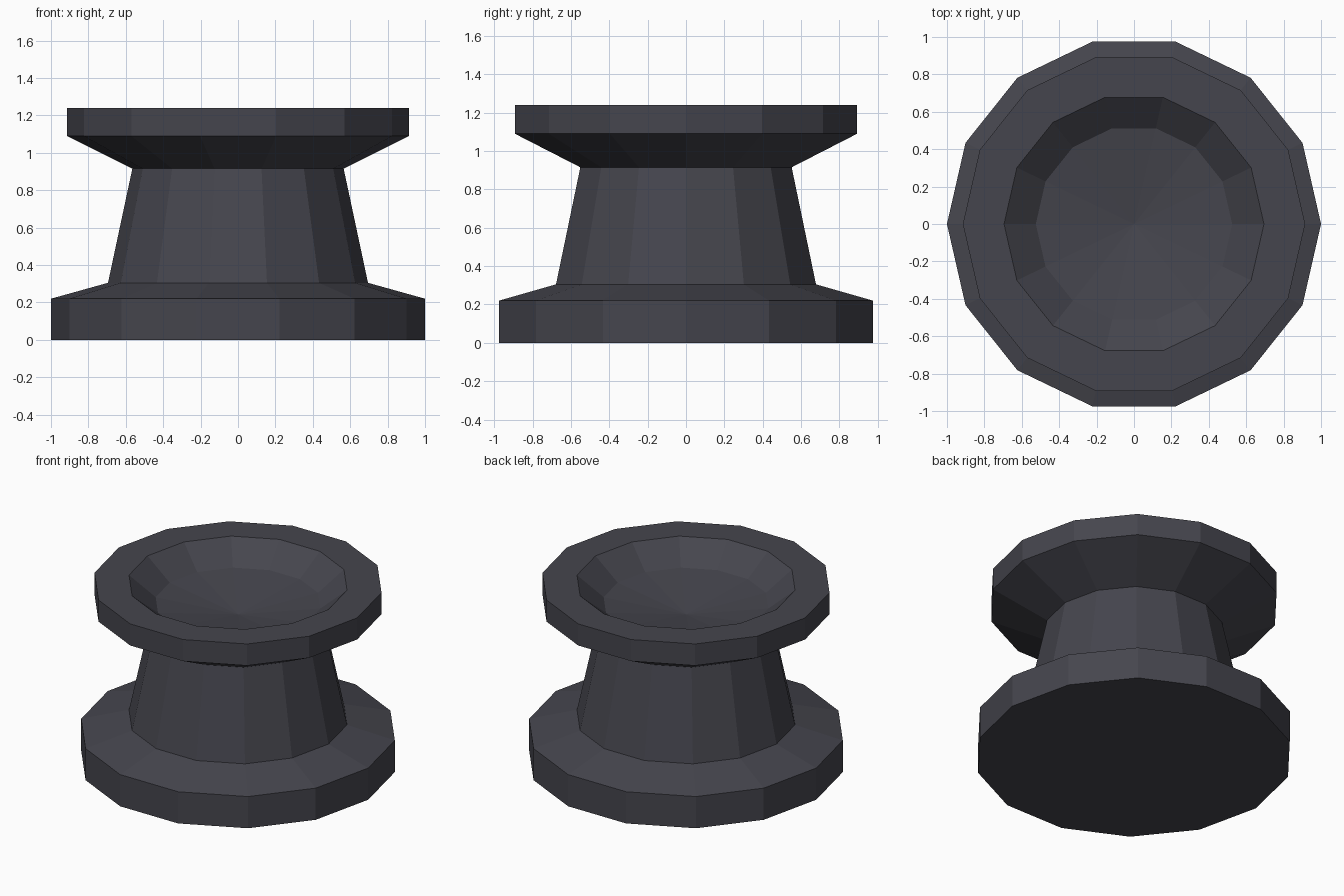
import bpy
import bmesh
from math import cos, sin, tau

SIDES = 14

cube = bpy.data.objects.get("Cube")
if cube:
    bpy.data.objects.remove(cube, do_unlink=True)

# Dark grey painted metal
metal = bpy.data.materials.new("dark_grey_metal")
metal.use_nodes = True
color = (0.06, 0.06, 0.075, 1)
metal.diffuse_color = color
metal.node_tree.nodes["Principled BSDF"].inputs["Base Color"].default_value = color


def lathe(name, profile, floor_z):
    """Turn a radius/height profile; cap the bottom flat, the top with a fan."""
    bm = bmesh.new()
    rings = []
    for r, z in profile:
        rings.append([bm.verts.new((r * cos(tau * i / SIDES), r * sin(tau * i / SIDES), z))
                      for i in range(SIDES)])
    for low, high in zip(rings, rings[1:]):
        for i in range(SIDES):
            j = (i + 1) % SIDES
            bm.faces.new((low[i], low[j], high[j], high[i]))
    bm.faces.new(rings[0][::-1])
    centre = bm.verts.new((0, 0, floor_z))
    for i in range(SIDES):
        bm.faces.new((rings[-1][i], rings[-1][(i + 1) % SIDES], centre))
    bmesh.ops.recalc_face_normals(bm, faces=bm.faces)
    mesh = bpy.data.meshes.new(name)
    bm.to_mesh(mesh)
    bm.free()
    mesh.materials.append(metal)
    obj = bpy.data.objects.new(name, mesh)
    bpy.context.collection.objects.link(obj)
    return obj


# Foot, tapered column, flared rim and hollow dish in one turned body
foot = [(1.0, 0), (1.0, 0.22), (0.695, 0.305)]
column_top = [(0.565, 0.915)]
rim = [(0.915, 1.09), (0.915, 1.24), (0.695, 1.24)]
dish = [(0.525, 1.1)]
lathe("pedestal_body", foot + column_top + rim + dish, floor_z=1.02)
